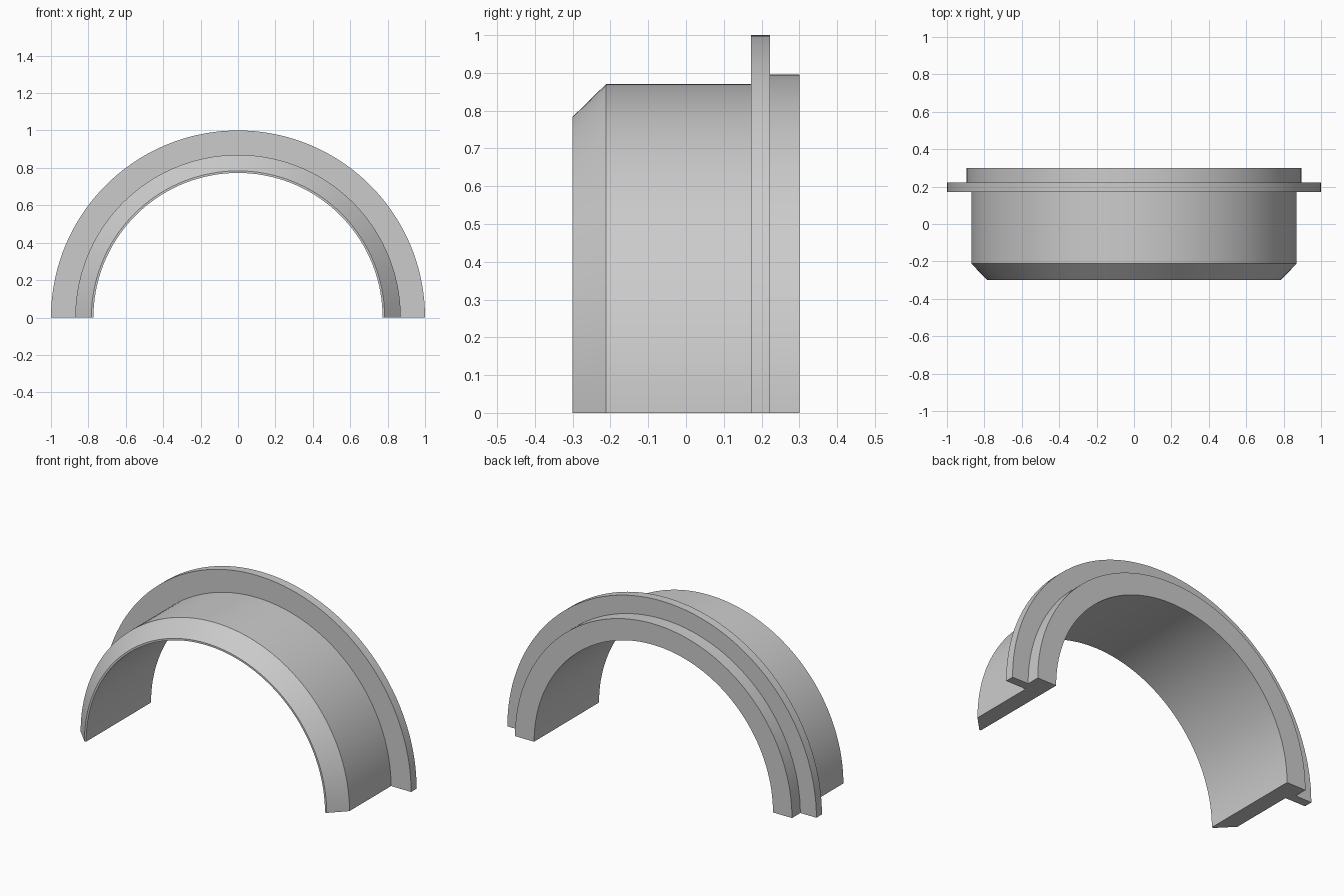
import bpy, bmesh
from math import pi, cos, sin, radians

if "Cube" in bpy.data.objects:
    bpy.data.objects.remove(bpy.data.objects["Cube"])

# Half-ring cross-section as (radius, y)
profile = [(0.773, -0.30), (0.784, -0.30), (0.87, -0.212), (0.87, 0.172),
           (1.0, 0.172), (1.0, 0.223), (0.896, 0.223), (0.896, 0.30),
           (0.773, 0.30)]
STEPS = 72

bm = bmesh.new()
rings = []
for i in range(STEPS + 1):
    a = pi * i / STEPS
    rings.append([bm.verts.new((r * cos(a), y, r * sin(a))) for r, y in profile])

# Sweep the section through 180 degrees
n = len(profile)
for r0, r1 in zip(rings, rings[1:]):
    for j in range(n):
        k = (j + 1) % n
        bm.faces.new((r0[j], r0[k], r1[k], r1[j]))

# Flat feet
bm.faces.new(rings[0])
bm.faces.new(rings[-1])
bmesh.ops.recalc_face_normals(bm, faces=bm.faces)

mesh = bpy.data.meshes.new("half_bushing")
bm.to_mesh(mesh)
bm.free()
obj = bpy.data.objects.new("half_bushing", mesh)
bpy.context.collection.objects.link(obj)

# Smooth curved walls, sharp edges
bpy.context.view_layer.objects.active = obj
obj.select_set(True)
bpy.ops.object.shade_smooth_by_angle(angle=radians(30))
